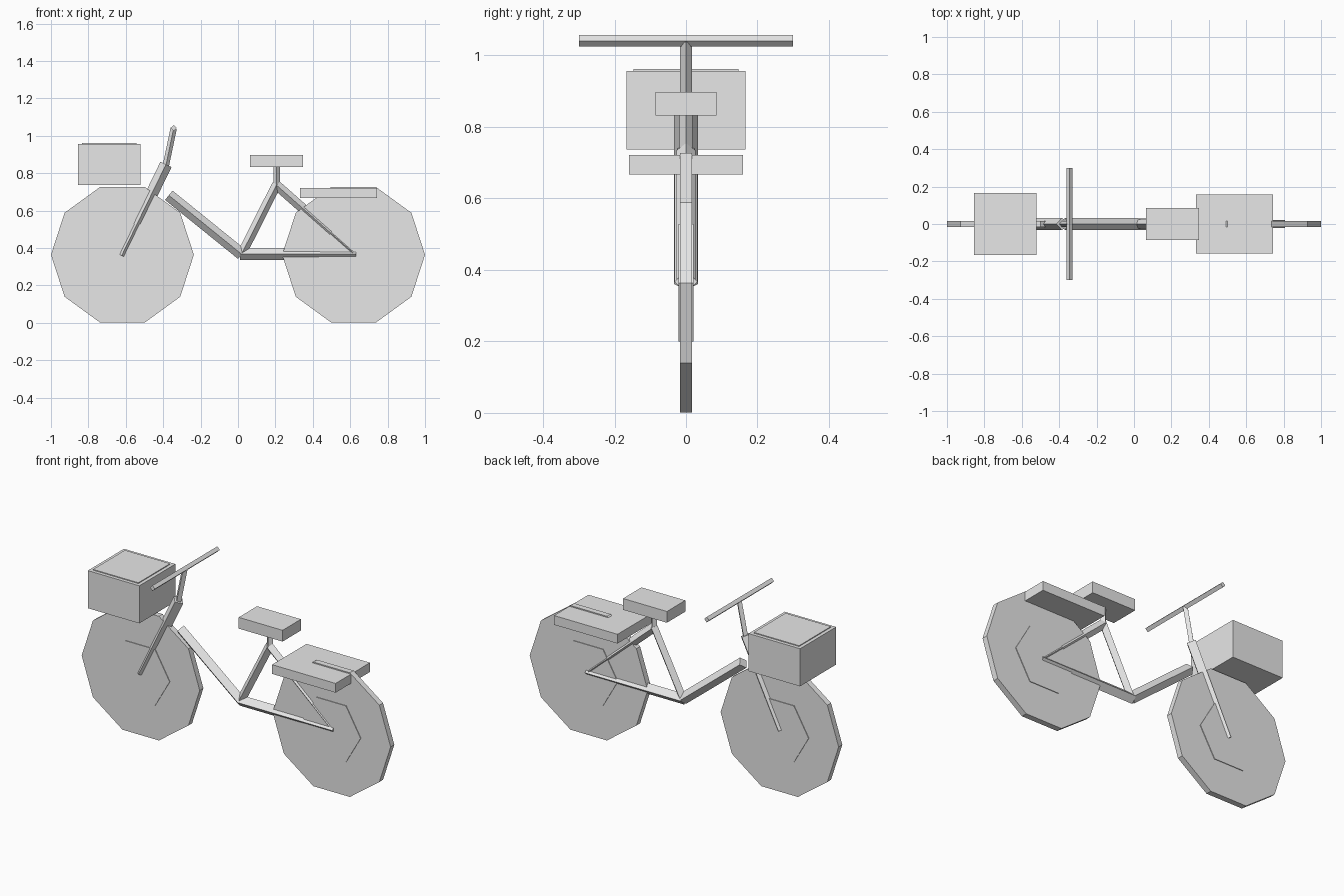
import bpy
import bmesh
import math
from mathutils import Vector

if "Cube" in bpy.data.objects:
    bpy.data.objects.remove(bpy.data.objects["Cube"])

grey = bpy.data.materials.new("light grey")
grey.diffuse_color = (0.8, 0.8, 0.8, 1.0)
grey.use_nodes = True
grey.node_tree.nodes["Principled BSDF"].inputs["Base Color"].default_value = grey.diffuse_color


def finish(name, bm):
    bmesh.ops.recalc_face_normals(bm, faces=bm.faces)
    mesh = bpy.data.meshes.new(name)
    bm.to_mesh(mesh)
    bm.free()
    mesh.materials.append(grey)
    obj = bpy.data.objects.new(name, mesh)
    bpy.context.collection.objects.link(obj)


def prism(name, start, end, radius, sides=4):
    """Straight prism between two points, first corner along y (or x if it runs along y)."""
    a, b = Vector(start), Vector(end)
    axis = (b - a).normalized()
    u = Vector((1, 0, 0)) if abs(axis.y) > 0.9 else Vector((0, 1, 0))
    v = axis.cross(u)
    bm = bmesh.new()
    rings = []
    for p in (a, b):
        angles = [2 * math.pi * i / sides for i in range(sides)]
        rings.append([bm.verts.new(p + radius * (math.cos(t) * u + math.sin(t) * v)) for t in angles])
    for ring in rings:
        bm.faces.new(ring)
    for i in range(sides):
        j = (i + 1) % sides
        bm.faces.new((rings[0][i], rings[0][j], rings[1][j], rings[1][i]))
    finish(name, bm)


def box(name, x0, x1, half_y, z0, z1):
    bm = bmesh.new()
    bmesh.ops.create_cube(bm, size=1)
    for vert in bm.verts:
        vert.co = (x0 if vert.co.x < 0 else x1,
                   math.copysign(half_y, vert.co.y),
                   z0 if vert.co.z < 0 else z1)
    finish(name, bm)


# Wheels: ten-sided discs with slightly raised six-sided hubs
AXLE_Z = 0.364
for end, x in (("front", -0.618), ("rear", 0.618)):
    prism(end + "_wheel", (x, -0.017, AXLE_Z), (x, 0.017, AXLE_Z), 0.382, 10)
    prism(end + "_hub", (x, -0.021, AXLE_Z), (x, 0.021, AXLE_Z), 0.19, 6)

# Frame tubes: (start x, z), (end x, z), radius
tubes = {
    "fork": ((-0.622, 0.36), (-0.385, 0.847), 0.033),
    "down_tube": ((-0.37, 0.682), (0.02, 0.367), 0.032),
    "chain_stay": ((0.012, 0.367), (0.632, 0.367), 0.032),
    "seat_tube": ((0.02, 0.37), (0.207, 0.74), 0.025),
    "seat_stay": ((0.207, 0.735), (0.628, 0.364), 0.026),
    "seat_post": ((0.207, 0.72), (0.207, 0.84), 0.018),
    "handlebar_stem": ((-0.388, 0.83), (-0.344, 1.04), 0.017),
}
for name, (p, q, r) in tubes.items():
    prism(name, (p[0], 0, p[1]), (q[0], 0, q[1]), r)

# Handlebar
prism("handlebar", (-0.344, -0.3, 1.041), (-0.344, 0.3, 1.041), 0.016)

# Seat, rear rack, front basket and its thin lid
box("seat", 0.064, 0.348, 0.085, 0.832, 0.898)
box("rear_rack", 0.332, 0.743, 0.159, 0.667, 0.721)
box("basket", -0.855, -0.522, 0.167, 0.737, 0.957)
box("basket_lid", -0.835, -0.542, 0.147, 0.95, 0.962)
